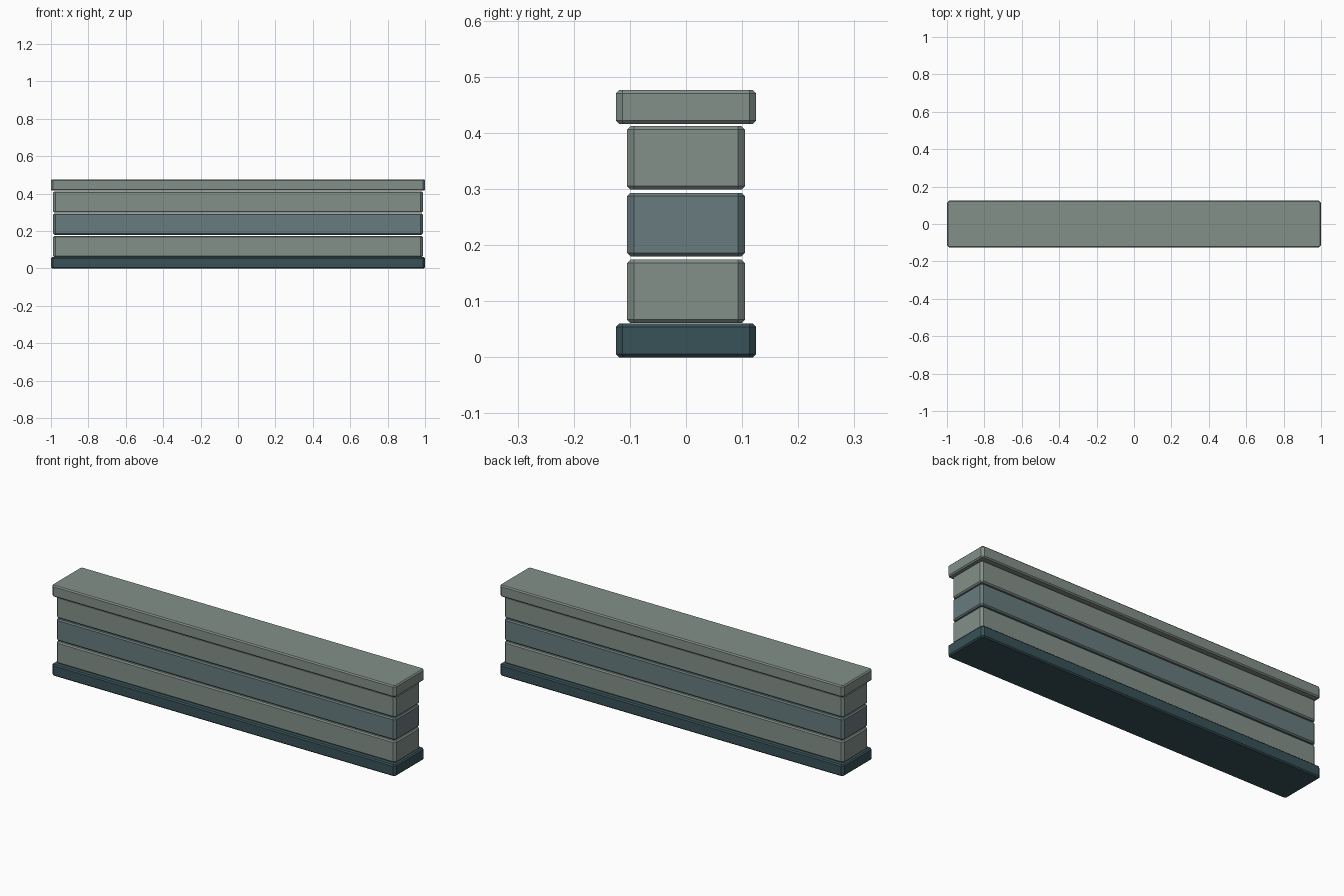
import bpy, bmesh

if "Cube" in bpy.data.objects:
    bpy.data.objects.remove(bpy.data.objects["Cube"])

CORNER = 0.012   # vertical corner chamfer
EDGE = 0.006     # top and bottom edge chamfer


def material(name, rgb):
    m = bpy.data.materials.new(name)
    m.diffuse_color = (*rgb, 1)
    m.use_nodes = True
    m.node_tree.nodes["Principled BSDF"].inputs["Base Color"].default_value = m.diffuse_color
    return m


def ring(bm, hx, hy, z, c):
    pts = [(hx - c, -hy), (hx, -hy + c), (hx, hy - c), (hx - c, hy),
           (-hx + c, hy), (-hx, hy - c), (-hx, -hy + c), (-hx + c, -hy)]
    return [bm.verts.new((x, y, z)) for x, y in pts]


def chamfered_slab(name, hx, hy, z0, z1, mat):
    bm = bmesh.new()
    e = EDGE
    rings = [ring(bm, hx - e, hy - e, z0, CORNER - e),
             ring(bm, hx, hy, z0 + e, CORNER),
             ring(bm, hx, hy, z1 - e, CORNER),
             ring(bm, hx - e, hy - e, z1, CORNER - e)]
    bm.faces.new(rings[0][::-1])
    bm.faces.new(rings[-1])
    for lo, hi in zip(rings, rings[1:]):
        for i in range(8):
            j = (i + 1) % 8
            bm.faces.new((lo[i], lo[j], hi[j], hi[i]))
    mesh = bpy.data.meshes.new(name)
    bm.to_mesh(mesh)
    bm.free()
    mesh.materials.append(mat)
    bpy.context.collection.objects.link(bpy.data.objects.new(name, mesh))


stone = material("grey_stone", (0.23, 0.28, 0.255))
blue = material("blue_grey_stone", (0.14, 0.2, 0.21))
dark = material("dark_stone", (0.04, 0.085, 0.098))

# Dark plinth
chamfered_slab("base_plinth", 1.0, 0.125, 0, 0.06, dark)

# Three wall courses, separated by thin gaps
for i, (name, mat) in enumerate([("lower_course", stone), ("middle_course", blue),
                                 ("upper_course", stone)]):
    z = 0.061 + 0.119 * i
    chamfered_slab(name, 0.988, 0.105, z, z + 0.113, mat)

# Overhanging cap
chamfered_slab("top_cap", 1.0, 0.125, 0.416, 0.476, stone)
